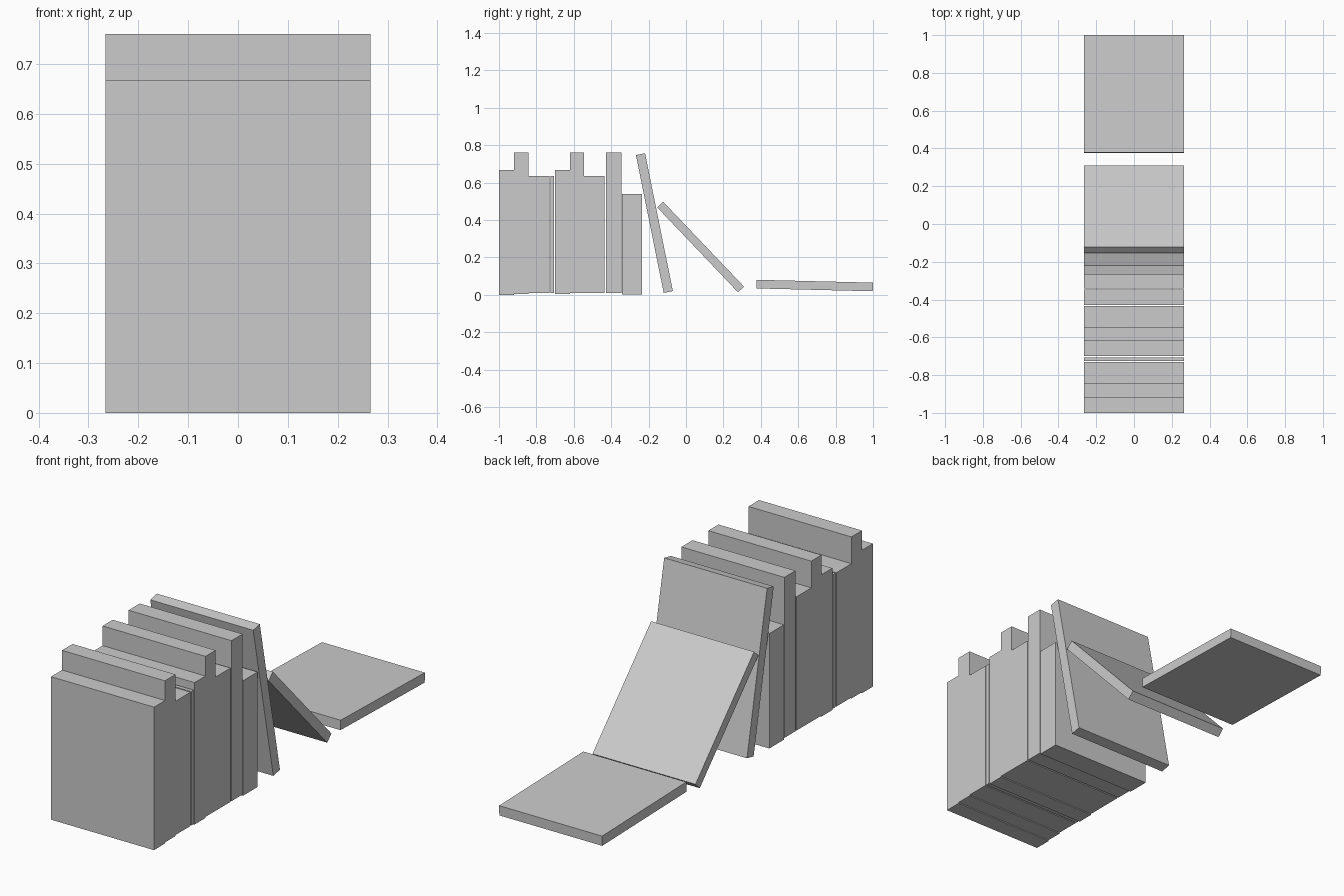
import bpy
from math import radians

WIDTH = 0.532


def book(name, y, z, thick, height, lean=0):
    bpy.ops.mesh.primitive_cube_add(size=1, location=(0, y, z), rotation=(radians(lean), 0, 0))
    ob = bpy.context.object
    ob.name = name
    ob.scale = (WIDTH, thick, height)


# Upright books: back-cover y, front-cover y, bottom, top
upright = [
    (-1.0, -0.919, 0.0, 0.668),
    (-0.919, -0.841, 0.005, 0.76),
    (-0.841, -0.73, 0.01, 0.635),
    (-0.724, -0.706, 0.01, 0.635),
    (-0.70, -0.62, 0.005, 0.668),
    (-0.62, -0.545, 0.01, 0.76),
    (-0.545, -0.435, 0.01, 0.635),
    (-0.428, -0.346, 0.01, 0.76),
    (-0.342, -0.235, 0.003, 0.54),
]
for i, (y0, y1, z0, z1) in enumerate(upright, 1):
    book(f"upright_book_{i}", (y0 + y1) / 2, (z0 + z1) / 2, y1 - y0, z1 - z0)

# Leaning books and the fallen one
book("leaning_book", -0.169, 0.384, 0.05, 0.752, 11.4)
book("sliding_book", 0.078, 0.256, 0.044, 0.627, 43.6)
book("fallen_book", 0.688, 0.05, 0.046, 0.622, 88.6)
